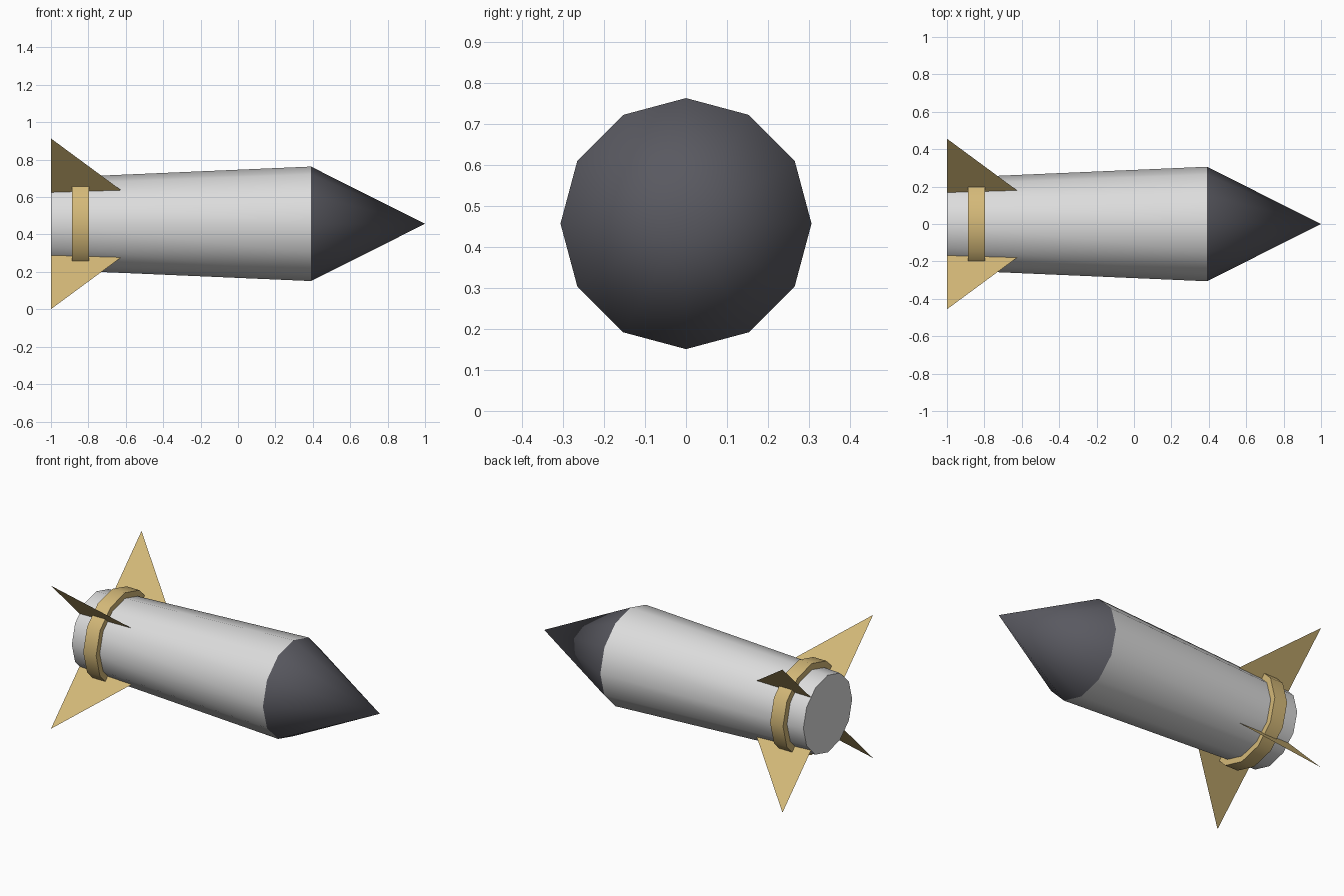
import bpy
import bmesh
from math import radians, sin, cos, tau
from mathutils import Vector

cube = bpy.data.objects.get("Cube")
if cube:
    bpy.data.objects.remove(cube, do_unlink=True)

AXIS_Z = 0.457   # height of the rocket's long axis
SIDES = 12


def material(name, rgb):
    mat = bpy.data.materials.new(name)
    mat.use_nodes = True
    color = (*rgb, 1.0)
    mat.diffuse_color = color
    bsdf = mat.node_tree.nodes["Principled BSDF"]
    bsdf.inputs["Base Color"].default_value = color
    bsdf.inputs["Roughness"].default_value = 0.8
    return mat


def add_object(name, bm, mat):
    mesh = bpy.data.meshes.new(name)
    bm.to_mesh(mesh)
    bm.free()
    mesh.materials.append(mat)
    obj = bpy.data.objects.new(name, mesh)
    obj.location.z = AXIS_Z
    bpy.context.collection.objects.link(obj)
    return obj


def lathe(name, profile, mat, closed=False):
    """Spin (x, radius) points around the long axis."""
    bm = bmesh.new()
    verts = [bm.verts.new((x, 0, r)) for x, r in profile]
    ends = verts[1:] + (verts[:1] if closed else [])
    edges = [bm.edges.new(pair) for pair in zip(verts, ends)]
    bmesh.ops.spin(bm, geom=verts + edges, cent=(0, 0, 0), axis=(1, 0, 0),
                   angle=tau, steps=SIDES, use_duplicate=False)
    bmesh.ops.remove_doubles(bm, verts=bm.verts, dist=0.0005)
    bmesh.ops.recalc_face_normals(bm, faces=bm.faces)
    obj = add_object(name, bm, mat)
    bpy.ops.object.select_all(action='DESELECT')
    obj.select_set(True)
    bpy.context.view_layer.objects.active = obj
    bpy.ops.object.shade_smooth_by_angle(angle=radians(40))
    return obj


white = material("body light grey", (0.72, 0.72, 0.72))
dark = material("nose charcoal", (0.10, 0.10, 0.118))
gold = material("fin gold", (0.66, 0.485, 0.19))

# Tapered body with a flat tail, and the pointed nose
lathe("body", [(-1, 0), (-1, 0.246), (0.39, 0.306)], white)
lathe("nose_cone", [(0.39, 0.306), (1, 0)], dark)

# Raised band around the tail
lathe("tail_band", [(-0.888, 0.245), (-0.888, 0.291),
                    (-0.797, 0.291), (-0.797, 0.245)], gold, closed=True)

# Four paper-thin diagonal fins
FIN = [(-1, 0.238), (-0.625, 0.254), (-1, 0.645)]
names = ["fin_back_upper", "fin_front_upper", "fin_front_lower", "fin_back_lower"]
for i, name in enumerate(names):
    angle = radians(45 + 90 * i)
    bm = bmesh.new()
    bm.faces.new([bm.verts.new(Vector((x, r * cos(angle), r * sin(angle))))
                  for x, r in FIN])
    add_object(name, bm, gold)
